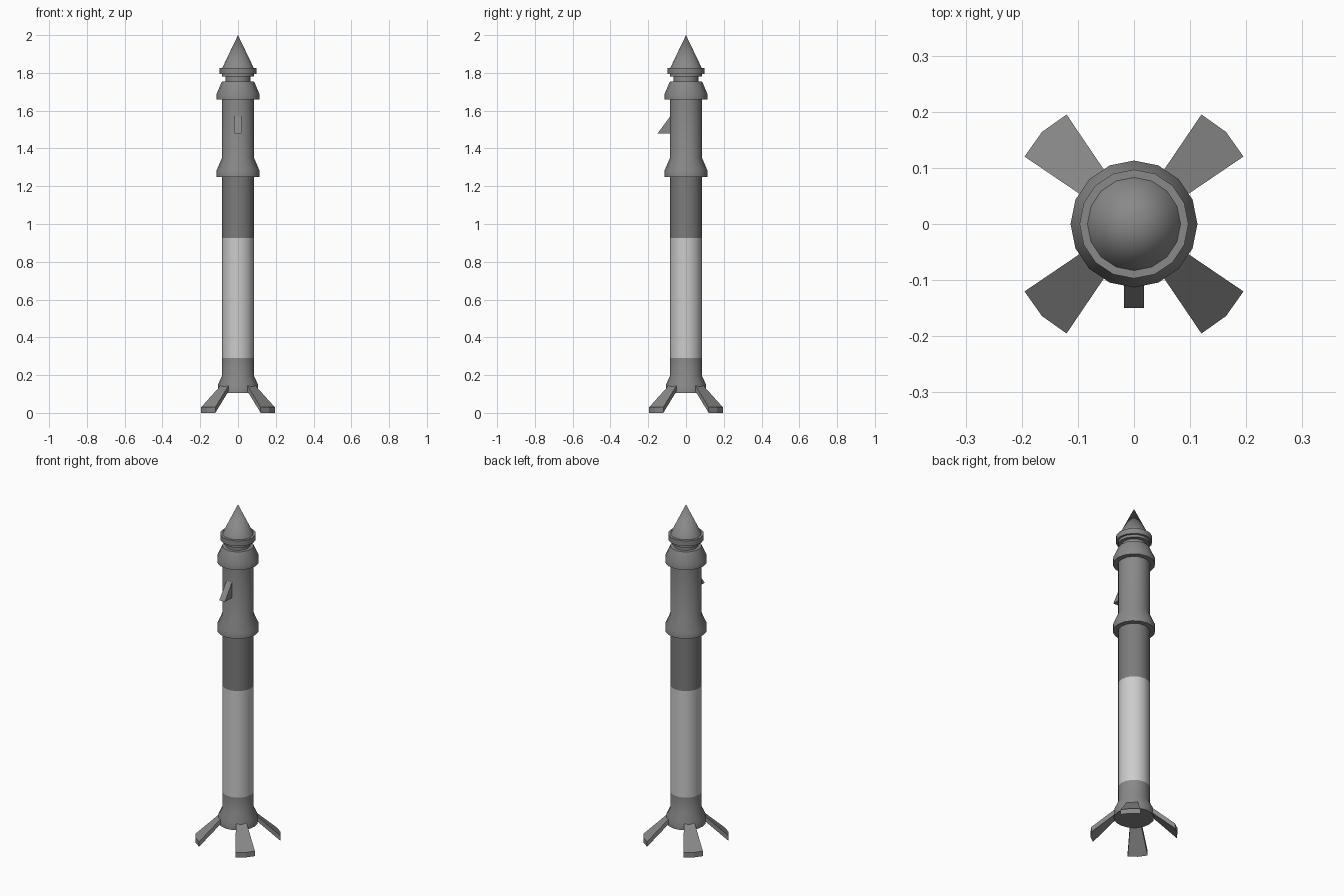
import bpy, bmesh
from math import cos, sin, pi, radians

if "Cube" in bpy.data.objects:
    bpy.data.objects.remove(bpy.data.objects["Cube"])

SIDES = 16
R = 0.085


def material(name, v):
    m = bpy.data.materials.new(name)
    m.diffuse_color = (v, v, v, 1)
    m.use_nodes = True
    m.node_tree.nodes["Principled BSDF"].inputs["Base Color"].default_value = m.diffuse_color
    return m


DARK = material("dark_grey", 0.25)
MID = material("mid_grey", 0.2)
LIGHT = material("light_grey", 0.6)


def finish(bm, name, mat, smooth=True):
    bmesh.ops.remove_doubles(bm, verts=bm.verts, dist=1e-5)
    me = bpy.data.meshes.new(name)
    bm.to_mesh(me)
    bm.free()
    ob = bpy.data.objects.new(name, me)
    bpy.context.collection.objects.link(ob)
    me.materials.append(mat)
    if smooth:
        bpy.ops.object.select_all(action='DESELECT')
        ob.select_set(True)
        bpy.context.view_layer.objects.active = ob
        bpy.ops.object.shade_smooth_by_angle(angle=radians(35))
    return ob


def lathe(name, profile, mat):
    """Spin a (radius, z) profile, listed from bottom to top, round the z axis."""
    bm = bmesh.new()
    rings = []
    for r, z in profile:
        if r == 0:
            rings.append([bm.verts.new((0, 0, z))] * SIDES)
        else:
            rings.append([bm.verts.new((r * cos(2 * pi * i / SIDES),
                                        r * sin(2 * pi * i / SIDES), z))
                          for i in range(SIDES)])
    for a, b in zip(rings, rings[1:]):
        for i in range(SIDES):
            j = (i + 1) % SIDES
            quad = list(dict.fromkeys((a[i], a[j], b[j], b[i])))
            bm.faces.new(quad)
    return finish(bm, name, mat)


def prism(name, side_a, side_b, mat):
    """Solid bridging two matching outlines."""
    bm = bmesh.new()
    a = [bm.verts.new(p) for p in side_a]
    b = [bm.verts.new(p) for p in side_b]
    bm.faces.new(a)
    bm.faces.new(b)
    for i in range(len(a)):
        j = (i + 1) % len(a)
        bm.faces.new((a[i], a[j], b[j], b[i]))
    bmesh.ops.recalc_face_normals(bm, faces=bm.faces)
    return finish(bm, name, mat, smooth=False)


# Flared base with closed underside
lathe("flared_base", [(0, 0.105), (0.107, 0.105), (0.107, 0.148),
                      (R, 0.195), (R, 0.29)], DARK)
# Main tube: pale band and the section above it
lathe("pale_band", [(R, 0.29), (R, 0.925)], LIGHT)
lathe("middle_tube", [(R, 0.925), (R, 1.25)], MID)
# Upper tube with its two flared collars
lathe("upper_tube", [(R, 1.25), (0.113, 1.25), (0.113, 1.285), (R, 1.35), (R, 1.66)], DARK)
lathe("top_collar", [(R, 1.66), (0.113, 1.66), (0.113, 1.69), (R, 1.755),
                     (0.065, 1.755)], DARK)
# Neck, rim and pointed nose
lathe("neck_and_rim", [(0.065, 1.755), (0.065, 1.78), (R, 1.78), (R, 1.795),
                       (0.097, 1.795), (0.097, 1.827), (0.083, 1.827)], DARK)
lathe("nose_cone", [(0.083, 1.827), (0, 2.0)], DARK)

# Small wedge on the front
wedge = [(-0.08, 1.575), (-0.15, 1.48), (-0.08, 1.48)]
prism("front_wedge", [(-0.018, y, z) for y, z in wedge],
      [(0.018, y, z) for y, z in wedge], DARK)

# Four splayed legs on the diagonals: (outward, sideways, z of the top face)
leg = [(0.098, -0.029, 0.147), (0.223, -0.053, 0.03), (0.232, 0, 0.03),
       (0.223, 0.053, 0.03), (0.098, 0.029, 0.147)]
for k in range(4):
    c, s = cos(pi / 4 + k * pi / 2), sin(pi / 4 + k * pi / 2)
    top = [(u * c - v * s, u * s + v * c, z) for u, v, z in leg]
    prism("leg_%d" % (k + 1), top, [(x, y, z - 0.03) for x, y, z in top], DARK)
